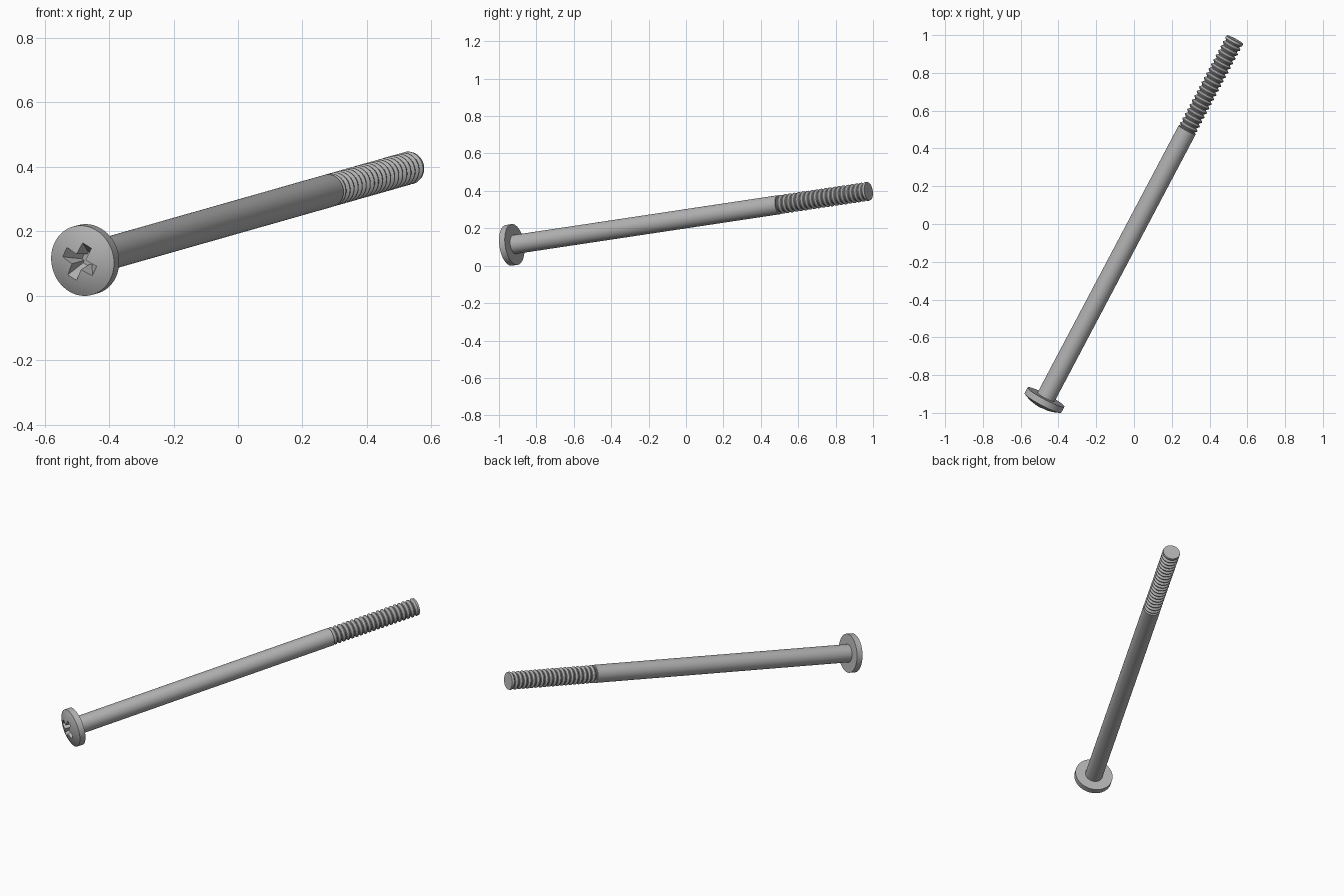
import bpy, bmesh, math
from mathutils import Matrix, Vector

cube = bpy.data.objects.get("Cube")
if cube:
    bpy.data.objects.remove(cube, do_unlink=True)

# Main sizes, measured along the screw axis from the front rim of the head
HEAD_R, RIM, DOME = 0.11, 0.035, 0.027
SHANK_R, THREAD_START, LENGTH = 0.051, 1.65, 2.194
ROOT_R, RIDGES = 0.04, 20

# Screw frame: the axis runs from head to tip, cross_dir follows one recess arm
start, tip = Vector((-0.482, -0.947, 0.109)), Vector((0.534, 0.976, 0.398))
axis = (tip - start).normalized()
cross_dir = Vector((0.423, -0.36, 0.906))
cross_dir = (cross_dir - axis * cross_dir.dot(axis)).normalized()
frame = Matrix((cross_dir, axis.cross(cross_dir), axis)).transposed().to_4x4()
frame.translation = start

steel = bpy.data.materials.new("steel grey")
steel.use_nodes = True
grey = (0.45, 0.45, 0.45, 1)
steel.diffuse_color = grey
steel.node_tree.nodes["Principled BSDF"].inputs["Base Color"].default_value = grey


def add_object(name, bm):
    bmesh.ops.recalc_face_normals(bm, faces=bm.faces)
    bm.transform(frame)
    mesh = bpy.data.meshes.new(name)
    bm.to_mesh(mesh)
    bm.free()
    mesh.materials.append(steel)
    obj = bpy.data.objects.new(name, mesh)
    bpy.context.collection.objects.link(obj)
    return obj


def lathe(name, profile, steps=64):
    """Spin (radius, height) points about the screw axis."""
    bm = bmesh.new()
    verts = [bm.verts.new((r, 0, h)) for r, h in profile]
    edges = [bm.edges.new(pair) for pair in zip(verts, verts[1:])]
    bmesh.ops.spin(bm, geom=verts + edges, cent=(0, 0, 0), axis=(0, 0, 1),
                   angle=math.tau, steps=steps, use_duplicate=False)
    bmesh.ops.remove_doubles(bm, verts=bm.verts, dist=1e-5)
    return add_object(name, bm)


# Domed head and plain shank
sphere_r = (HEAD_R ** 2 + DOME ** 2) / (2 * DOME)
half_angle = math.asin(HEAD_R / sphere_r)
dome = []
for i in range(9):
    a = half_angle * i / 8
    dome.append((sphere_r * math.sin(a), sphere_r - DOME - sphere_r * math.cos(a)))
body = lathe("head_and_shank", dome + [
    (HEAD_R, RIM), (SHANK_R, RIM), (SHANK_R, THREAD_START), (0, THREAD_START)])

# Threaded end, one ridge per pitch
pitch = (LENGTH - THREAD_START) / RIDGES
thread = [(0, THREAD_START - 0.01), (ROOT_R, THREAD_START - 0.01)]
for i in range(RIDGES):
    h = THREAD_START + i * pitch
    thread += [(ROOT_R, h + 0.15 * pitch), (SHANK_R, h + 0.55 * pitch),
               (SHANK_R, h + 0.7 * pitch)]
    if i < RIDGES - 1:
        thread.append((ROOT_R, h + pitch))
thread += [(SHANK_R - 0.002, LENGTH), (0, LENGTH)]
threaded_end = lathe("threaded_end", thread)


# Cross recess: two tapered bars cut into the dome
def tapered_bar(name, turn):
    bm = bmesh.new()
    bmesh.ops.create_cube(bm, size=2)
    for v in bm.verts:
        deep = v.co.z > 0
        v.co.x *= 0.02 if deep else 0.071
        v.co.y *= 0.011 if deep else 0.019
        v.co.z = 0.04 if deep else -0.04
    bm.transform(Matrix.Rotation(turn, 4, "Z"))
    return add_object(name, bm)


bpy.context.view_layer.objects.active = body
for i in range(2):
    cutter = tapered_bar("recess_cutter", i * math.pi / 2)
    cutter.hide_render = True
    cut = body.modifiers.new("recess", "BOOLEAN")
    cut.operation = "DIFFERENCE"
    cut.solver = "EXACT"
    cut.object = cutter
    bpy.ops.object.modifier_apply(modifier=cut.name)
    bpy.data.objects.remove(cutter, do_unlink=True)

# Smooth round surfaces, crisp edges
bpy.ops.object.select_all(action="DESELECT")
for obj in (body, threaded_end):
    obj.select_set(True)
bpy.ops.object.shade_smooth_by_angle(angle=math.radians(25))
